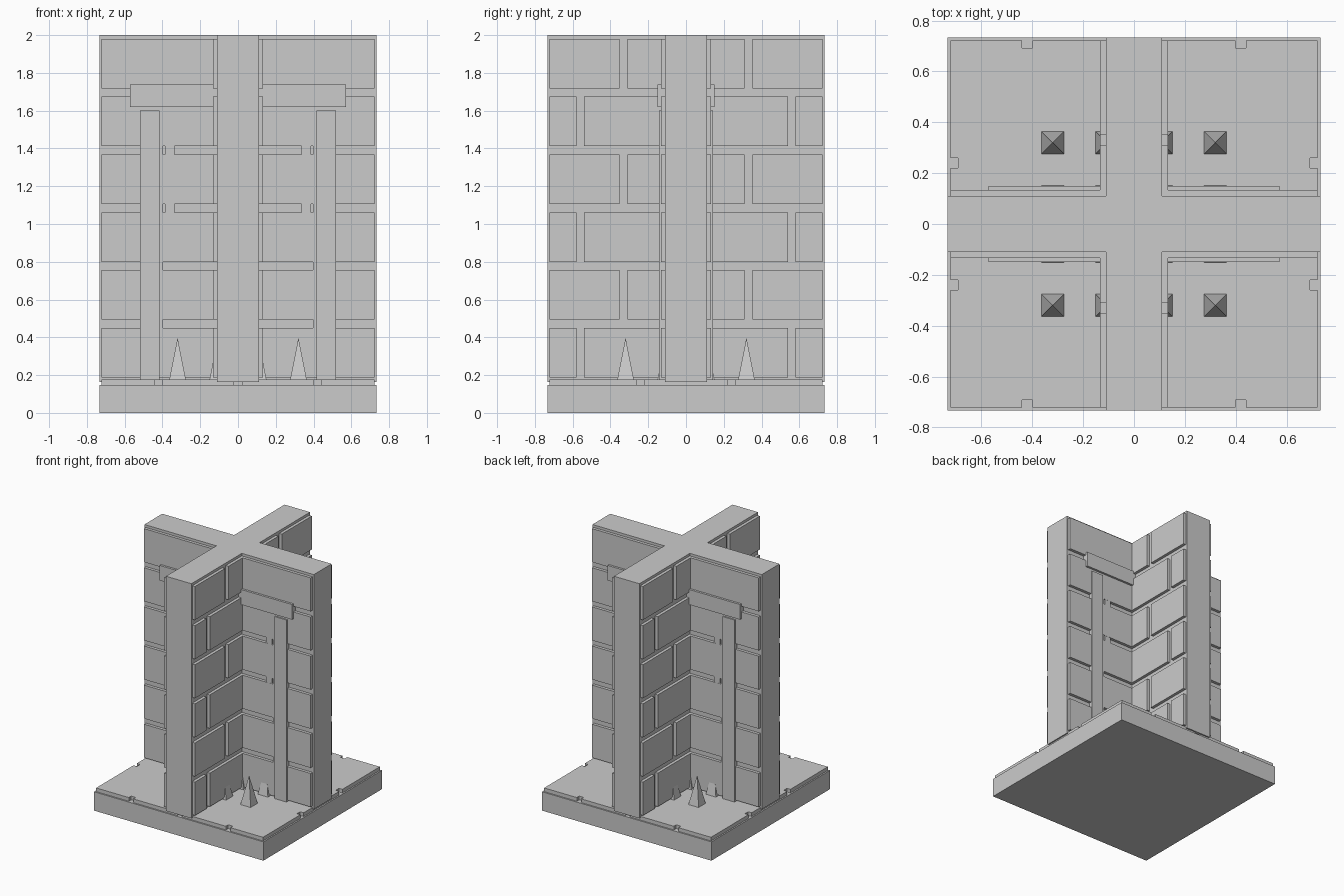
import bpy, bmesh
from math import cos, sin, pi

if "Cube" in bpy.data.objects:
    bpy.data.objects.remove(bpy.data.objects["Cube"])

H = 0.733          # half width of base and walls
T = 0.11           # half thickness of walls
B = 0.133          # brick face distance from wall centre
E = 0.722          # outer end of bricks


def finish(name, bm):
    bmesh.ops.recalc_face_normals(bm, faces=bm.faces)
    me = bpy.data.meshes.new(name)
    bm.to_mesh(me)
    bm.free()
    ob = bpy.data.objects.new(name, me)
    bpy.context.collection.objects.link(ob)
    return ob


def prism(name, outline, z0, z1):
    bm = bmesh.new()
    face = bm.faces.new([bm.verts.new((x, y, z0)) for x, y in outline])
    ext = bmesh.ops.extrude_face_region(bm, geom=[face])
    top = [v for v in ext["geom"] if isinstance(v, bmesh.types.BMVert)]
    bmesh.ops.translate(bm, verts=top, vec=(0, 0, z1 - z0))
    return finish(name, bm)


def add_box(bm, x0, x1, y0, y1, z0, z1):
    vs = bmesh.ops.create_cube(bm, size=1)["verts"]
    for v in vs:
        v.co.x = x0 if v.co.x < 0 else x1
        v.co.y = y0 if v.co.y < 0 else y1
        v.co.z = z0 if v.co.z < 0 else z1


def quad_boxes(name, boxes):
    """Boxes given in the +x +y quadrant, repeated in all four."""
    bm = bmesh.new()
    for sx in (1, -1):
        for sy in (1, -1):
            for x0, x1, y0, y1, z0, z1 in boxes:
                xs, ys = sorted((sx * x0, sx * x1)), sorted((sy * y0, sy * y1))
                add_box(bm, *xs, *ys, z0, z1)
    return finish(name, bm)


# Base slab
bm = bmesh.new()
add_box(bm, -H, H, -H, H, 0, 0.147)
finish("base_slab", bm)

# Floor plate with notched edges
outline = []
for k in range(4):
    c, s = round(cos(k * pi / 2)), round(sin(k * pi / 2))
    side = [(-E, -E)]
    for p in ((-0.42, 0, 0.42) if k % 2 == 0 else (-0.24, 0.24)):
        side += [(p - 0.02, -E), (p - 0.02, -E + 0.03),
                 (p + 0.02, -E + 0.03), (p + 0.02, -E)]
    outline += [(x * c - y * s, x * s + y * c) for x, y in side]
prism("floor_plate", outline, 0.14, 0.176)

# Cross-shaped wall core
prism("cross_wall", [(T, T), (T, H), (-T, H), (-T, T), (-H, T), (-H, -T),
                     (-T, -T), (-T, -H), (T, -H), (T, -T), (H, -T), (H, T)],
      0.164, 2.0)

rows = [(0.188 + i * 0.306, 0.45 + i * 0.306) for i in range(6)]

# Staggered bricks on the side-facing walls
bricks = []
for i, (z0, z1) in enumerate(rows):
    g = 0.56 if i % 2 == 0 else 0.33
    bricks += [(0.1, B, 0.1, g - 0.021, z0, z1), (0.1, B, g + 0.021, E, z0, z1)]
quad_boxes("side_wall_bricks", bricks)

# Wide courses on the doorway walls
quad_boxes("doorway_wall_courses", [(0.1, E, 0.1, B, z0, z1) for z0, z1 in rows])

# Door edge strip and the plugs that shorten the upper grooves
door = [(0.396, 0.45, 0.1, B - 0.001, 0.19, 1.66)]
door += [(0.335, 0.386, 0.1, B - 0.001, rows[i][1] - 0.01, rows[i + 1][0] + 0.01)
         for i in (2, 3)]
quad_boxes("door_edge_strips", door)

# Door posts and lintels
quad_boxes("door_posts", [(0.416, 0.52, 0.1, 0.143, 0.17, 1.6)])
quad_boxes("door_lintels", [(0.1, 0.573, 0.1, 0.15, 1.62, 1.738)])

# Grid of floor spikes
bm = bmesh.new()
for cx in (-0.32, -0.107, 0.107, 0.32):
    for cy in (-0.32, -0.107, 0.107, 0.32):
        ring = [bm.verts.new((cx + dx * 0.045, cy + dy * 0.045, 0.17))
                for dx, dy in ((-1, -1), (1, -1), (1, 1), (-1, 1))]
        tip = bm.verts.new((cx, cy, 0.398))
        bm.faces.new(ring[::-1])
        for i in range(4):
            bm.faces.new((ring[i], ring[(i + 1) % 4], tip))
finish("floor_spikes", bm)
